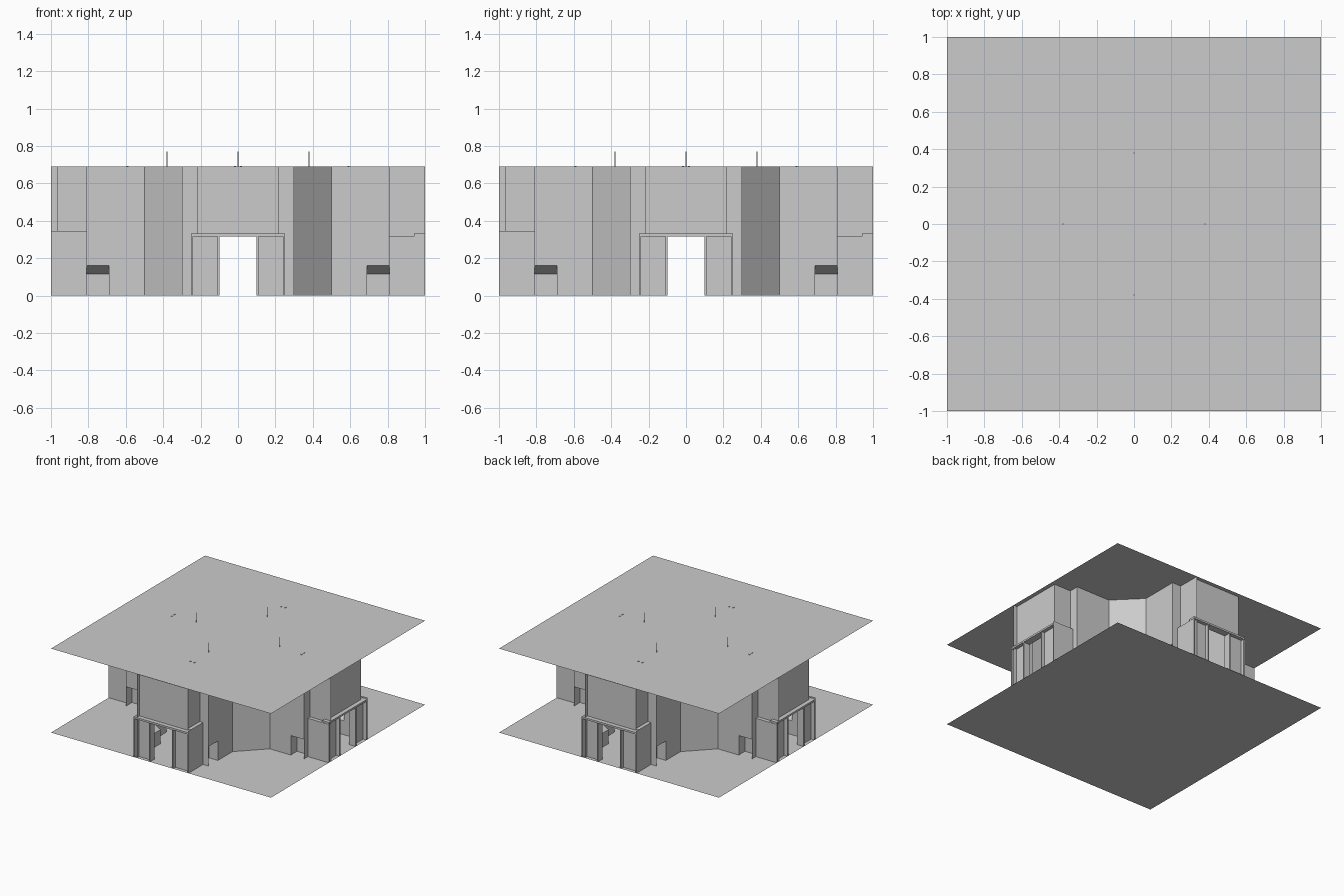
import bpy, bmesh, math
from mathutils import Matrix, Vector

if "Cube" in bpy.data.objects:
    bpy.data.objects.remove(bpy.data.objects["Cube"])

H = 0.69          # ceiling height
SWAP = lambda p: (-p[1], -p[0], p[2])   # mirror across the corner diagonal


def make(name, quads, turns=4):
    """One object from quads, repeated by quarter turns about the centre."""
    bm = bmesh.new()
    for k in range(turns):
        rot = Matrix.Rotation(k * math.pi / 2, 3, 'Z')
        for q in quads:
            bm.faces.new([bm.verts.new(rot @ Vector(p)) for p in q])
    bmesh.ops.remove_doubles(bm, verts=bm.verts, dist=1e-5)
    me = bpy.data.meshes.new(name)
    bm.to_mesh(me)
    bm.free()
    ob = bpy.data.objects.new(name, me)
    bpy.context.collection.objects.link(ob)
    return ob


def wall(points, z0, z1):
    """Upright single-sheet wall along a plan path."""
    return [[(*a, z0), (*b, z0), (*b, z1), (*a, z1)]
            for a, b in zip(points, points[1:])]


def flat(x0, x1, y0, y1, z):
    return [[(x0, y0, z), (x1, y0, z), (x1, y1, z), (x0, y1, z)]]


def box(x0, x1, y0, y1, z0, z1):
    ring = [(x0, y0), (x1, y0), (x1, y1), (x0, y1), (x0, y0)]
    return (wall(ring, z0, z1) + flat(x0, x1, y0, y1, z1)
            + [q[::-1] for q in flat(x0, x1, y0, y1, z0)])


# Floor and ceiling sheets
make("floor", flat(-1, 1, -1, 1, 0), 1)
make("ceiling", flat(-1, 1, -1, 1, H), 1)

# Corner walls: step out from one arm, cross the diagonal, step into the next arm
make("corner_wall_lower", wall([(.3, -.69), (.3, -.5), (.5, -.3), (.69, -.3)], 0, .16))
make("corner_wall_upper", wall([(.22, -.965), (.22, -.81), (.3, -.81), (.3, -.5), (.5, -.3),
                                (.81, -.3), (.81, -.22), (1, -.22)], .16, H))
make("arm_wall_lower", wall([(.22, -.965), (.22, -.81), (.3, -.81)], 0, .16)
     + wall([(.81, -.3), (.81, -.22), (1, -.22)], 0, .16))

# Low alcoves with sloping soffits, both sides of each corner
alcove = (wall([(.69, -.22), (.81, -.22)], 0, .115)
          + [[(.69, -.3, .16), (.69, -.22, .115), (.81, -.22, .115), (.81, -.3, .16)],
             [(.69, -.3, 0), (.69, -.22, 0), (.69, -.22, .115), (.69, -.3, .16)]])
make("alcove", alcove + [[SWAP(p) for p in reversed(q)] for q in alcove])

# Upper end wall of each arm, above the doorway
make("end_wall_upper", wall([(-.22, -.965), (.22, -.965)], .32, H))

# Lower end panels beside the doorway
make("door_panel", wall([(-.25, -.97), (-.1, -.97)], 0, .32)
     + wall([(.1, -.97), (.25, -.97)], 0, .32))

# Side cladding at the arm ends, taller on one side
make("side_cladding", wall([(.25, -1), (.25, -.81), (.22, -.81)], 0, .345)
     + flat(.22, .25, -.97, -.81, .345)
     + wall([(-.22, -.81), (-.25, -.81), (-.25, -1)], 0, .315)
     + flat(-.25, -.22, -.97, -.81, .315))

# Door posts and canopy
posts = []
for x in (-.25, -.11, .1, .24):
    posts += box(x, x + .01, -1, -.94, 0, .315)
make("door_post", posts)
make("door_canopy", box(-.25, .25, -1, -.94, .317, .332))

# Ceiling lamps in each arm, and the thin wires that rise above the ceiling
make("ceiling_lamp", box(-.022, -.012, -.595, -.585, .67, .694)
     + box(.012, .022, -.595, -.585, .67, .694))
make("lamp_wire", box(-.002, .002, -.382, -.378, .6, .77))
